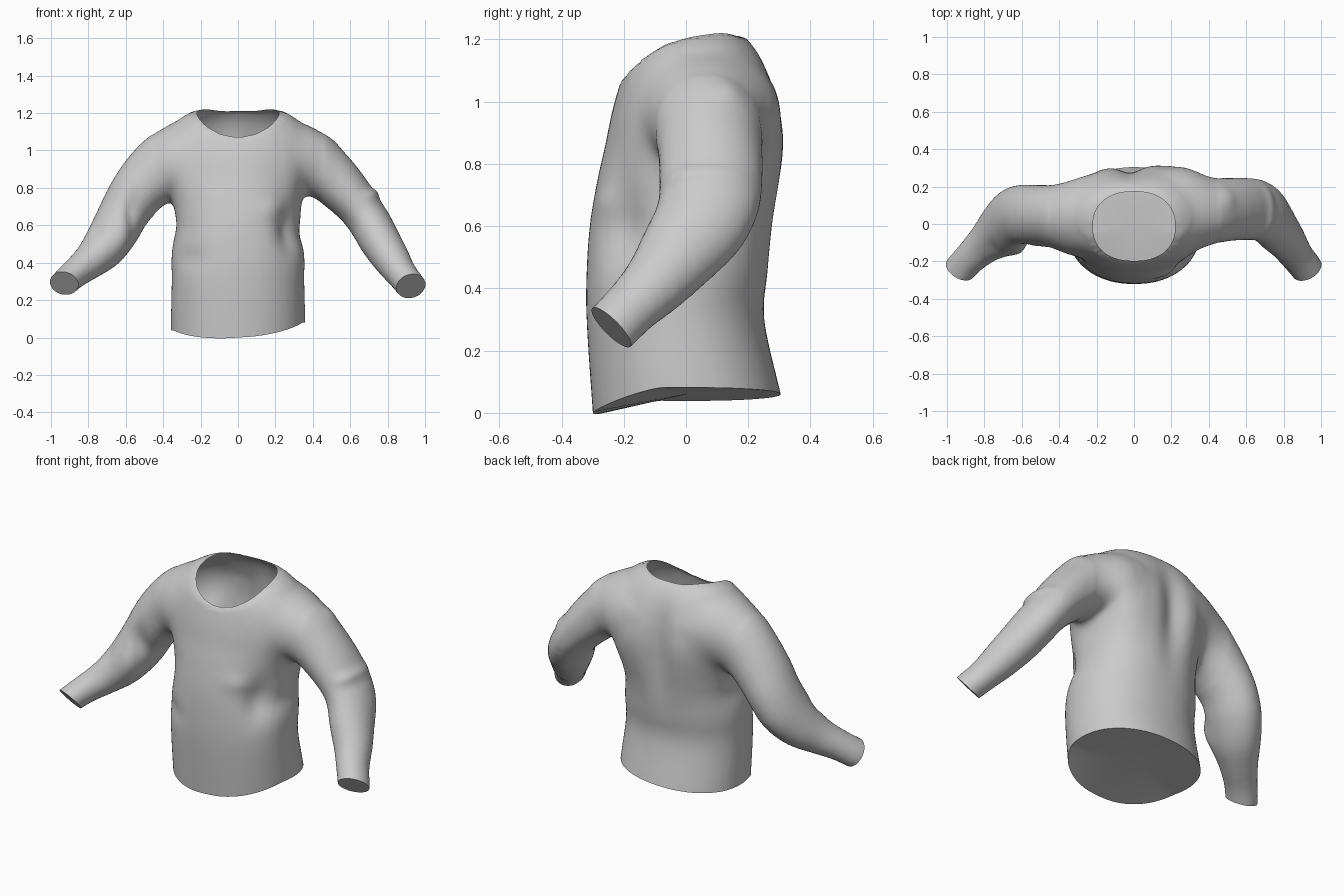
import bpy, bmesh, math
from mathutils import Vector

cube = bpy.data.objects.get("Cube")
if cube:
    bpy.data.objects.remove(cube, do_unlink=True)

SEG = 40
ANGLES = [2 * math.pi * i / SEG for i in range(SEG)]

cloth = bpy.data.materials.new("grey cloth")
cloth.use_nodes = True
GREY = (0.6, 0.6, 0.6, 1)
cloth.diffuse_color = GREY
cloth.node_tree.nodes["Principled BSDF"].inputs["Base Color"].default_value = GREY


def resample(rows, steps=5):
    """Pass a smooth spline through rows of numbers."""
    rows = [Vector(r) for r in rows]
    out = []
    for i in range(len(rows) - 1):
        a, b, c, d = rows[max(i - 1, 0)], rows[i], rows[i + 1], rows[min(i + 2, len(rows) - 1)]
        for k in range(steps):
            t = k / steps
            out.append(b + (c - a) * (t / 2) + (a * 2 - b * 5 + c * 4 - d) * (t * t / 2)
                       + (b * 3 - a - c * 3 + d) * (t ** 3 / 2))
    return out + [rows[-1]]


def loft(bm, rings):
    """Skin a closed tube through rings of points."""
    loops = [[bm.verts.new(p) for p in ring] for ring in rings]
    for a, b in zip(loops, loops[1:]):
        for i in range(SEG):
            j = (i + 1) % SEG
            bm.faces.new((a[i], a[j], b[j], b[i]))
    bm.faces.new(loops[0][::-1])
    bm.faces.new(loops[-1])


def torso_ring(z, half, front, back):
    mid, depth = (front + back) / 2, (back - front) / 2
    return [Vector((half * math.copysign(abs(math.cos(a)) ** 0.92, math.cos(a)),
                    mid + depth * math.copysign(abs(math.sin(a)) ** 0.92, math.sin(a)), z))
            for a in ANGLES]


def sleeve_rings(path):
    """Rings square to the path; each point is x, y, z, depth radius, other radius."""
    pts = [Vector(p[:3]) for p in path]
    rings = []
    for i, p in enumerate(path):
        t = (pts[min(i + 1, len(pts) - 1)] - pts[max(i - 1, 0)]).normalized()
        u = Vector((0, 1, 0))
        u = (u - t * u.dot(t)).normalized()
        v = t.cross(u)
        rings.append([pts[i] + u * p[3] * math.cos(a) + v * p[4] * math.sin(a) for a in ANGLES])
    return rings


# Torso: height, half width, front, back
torso = [(-0.1, .355, -.285, .34), (.06, .36, -.30, .305), (.3, .355, -.32, .252),
         (.45, .355, -.32, .265), (.6, .335, -.31, .285), (.75, .345, -.285, .31),
         (.86, .36, -.26, .32), (.96, .38, -.24, .31), (1.05, .385, -.215, .285),
         (1.1, .375, -.195, .265), (1.15, .335, -.165, .24), (1.19, .28, -.12, .21),
         (1.222, .21, -.06, .175), (1.25, .1, 0, .12)]

# Sleeves: path with radii, running past the cuff
left_sleeve = [(.08, .06, .97, .24, .21), (.24, .06, .975, .215, .2), (.37, .065, .945, .185, .175),
               (.475, .075, .875, .17, .15), (.575, .08, .78, .168, .13), (.655, .075, .685, .165, .115),
               (.71, .045, .605, .155, .113), (.76, -.02, .515, .135, .11),
               (.82, -.095, .42, .11, .10), (.87, -.17, .345, .095, .085),
               (.925, -.24, .275, .092, .08), (.975, -.32, .205, .092, .08),
               (1.02, -.4, .135, .092, .08)]
right_sleeve = [(-.08, .06, .97, .24, .21), (-.24, .05, .965, .215, .215), (-.365, .045, .93, .18, .185),
                (-.46, .045, .86, .165, .165), (-.545, .045, .765, .165, .148),
                (-.605, .045, .675, .165, .135), (-.655, .02, .58, .165, .13),
                (-.72, -.04, .48, .145, .118), (-.795, -.105, .405, .11, .095),
                (-.87, -.175, .345, .092, .08), (-.93, -.24, .29, .09, .075),
                (-.985, -.32, .23, .09, .075), (-1.03, -.4, .17, .09, .075)]

bm = bmesh.new()
loft(bm, [torso_ring(*row) for row in resample(torso)])
for path in (left_sleeve, right_sleeve):
    loft(bm, sleeve_rings(resample(path)))
bmesh.ops.recalc_face_normals(bm, faces=bm.faces)
mesh = bpy.data.meshes.new("shirt")
bm.to_mesh(mesh)
bm.free()
shirt = bpy.data.objects.new("shirt", mesh)
bpy.context.collection.objects.link(shirt)

# Weld torso and sleeves into one soft skin
weld = shirt.modifiers.new("weld", 'REMESH')
weld.mode = 'VOXEL'
weld.voxel_size = 0.018
soften = shirt.modifiers.new("soften", 'SMOOTH')
soften.factor = 0.5
soften.iterations = 8
skin = bpy.data.meshes.new_from_object(shirt.evaluated_get(bpy.context.evaluated_depsgraph_get()))
shirt.modifiers.clear()
shirt.data = skin
bm = bmesh.new()
bm.from_mesh(skin)

# Blend the shoulder seams
seam = [v for v in bm.verts if .2 < abs(v.co.x) < .46 and .66 < v.co.z < 1.17]
for _ in range(20):
    bmesh.ops.smooth_vert(bm, verts=seam, factor=0.5, use_axis_x=True, use_axis_y=True, use_axis_z=True)
bm.normal_update()

# Folds and fullness: centre, spread, push along the surface
folds = [((-.02, .31, .85), (.08, .12, .25), -.045), ((.27, .26, .86), (.12, .1, .22), .045),
         ((-.33, -.13, .87), (.1, .1, .18), .03), ((.3, -.15, .9), (.1, .1, .15), .015),
         ((.28, -.22, .58), (.07, .12, .12), -.04), ((.18, -.28, .68), (.08, .1, .05), .01),
         ((-.25, -.25, .42), (.1, .1, .06), -.012), ((.35, -.05, .55), (.05, .15, .06), -.01),
         ((.71, .05, .76), (.04, .12, .03), .02),
         ((.5, .13, 1.02), (.04, .05, .05), .01),
         ((-.57, -.12, .68), (.04, .08, .1), -.02), ((-.61, -.16, .55), (.05, .08, .1), .02),
         ((-.75, -.12, .56), (.04, .08, .06), -.01), ((-.36, .05, .6), (.05, .15, .06), -.01)]
normals = {v: v.normal.copy() for v in bm.verts}
for v, n in normals.items():
    push = 0
    for c, r, d in folds:
        push += d * math.exp(-sum(((v.co[k] - c[k]) / r[k]) ** 2 for k in range(3)))
    v.co += n * push


# Neck opening: remove the inside of a rounded outline, then relax the rim onto it
def neck_radius(co):
    return ((abs(co.x) / .22) ** 2.3 + (abs(co.y + .012) / .185) ** 2.3) ** (1 / 2.3)


inside = [v for v in bm.verts if v.co.z > 1 and neck_radius(v.co) < 1.03]
bmesh.ops.delete(bm, geom=inside, context='VERTS')
rim = [v for v in bm.verts if v.is_boundary]
for _ in range(6):
    means = [sum((e.other_vert(v).co for e in v.link_edges if e.is_boundary), Vector()) / 2 for v in rim]
    for v, mean in zip(rim, means):
        v.co = (v.co + mean) / 2
        s = neck_radius(v.co)
        v.co.x /= s
        v.co.y = (v.co.y + .012) / s - .012


def trim(faces, point, normal):
    """Cut faces by a plane and close the hole."""
    geom = set(faces)
    for f in faces:
        geom.update(f.edges)
        geom.update(f.verts)
    made = bmesh.ops.bisect_plane(bm, geom=list(geom), plane_co=point,
                                  plane_no=normal, clear_outer=True)["geom_cut"]
    edges = [e for e in made if isinstance(e, bmesh.types.BMEdge)]
    fill = bmesh.ops.edgeloop_fill(bm, edges=edges)
    bmesh.ops.poke(bm, faces=fill["faces"])


# Cuffs
for side, path in ((1, left_sleeve), (-1, right_sleeve)):
    trim([f for f in bm.faces if f.calc_center_median().x * side > .7],
         Vector(path[-3][:3]), Vector((.3 * side, -.7, -.65)))

# Hem: trim, then let the front hang lower
HEM = 0.06
trim(list(bm.faces), (0, 0, HEM), (0, 0, -1))
for v in bm.verts:
    if abs(v.co.x) < .42 and v.co.z < .3:
        fade = 1 - (v.co.z - HEM) / .24
        drop = min(1, max(0, (-v.co.y - .08) / .215)) ** 1.3
        v.co.z += fade * (.06 * v.co.x - .06 * drop)

bmesh.ops.recalc_face_normals(bm, faces=bm.faces)
bm.to_mesh(skin)
bm.free()
skin.name = "shirt"
skin.materials.clear()
skin.materials.append(cloth)
bpy.ops.object.select_all(action='DESELECT')
shirt.select_set(True)
bpy.context.view_layer.objects.active = shirt
bpy.ops.object.shade_smooth_by_angle(angle=math.radians(50))
